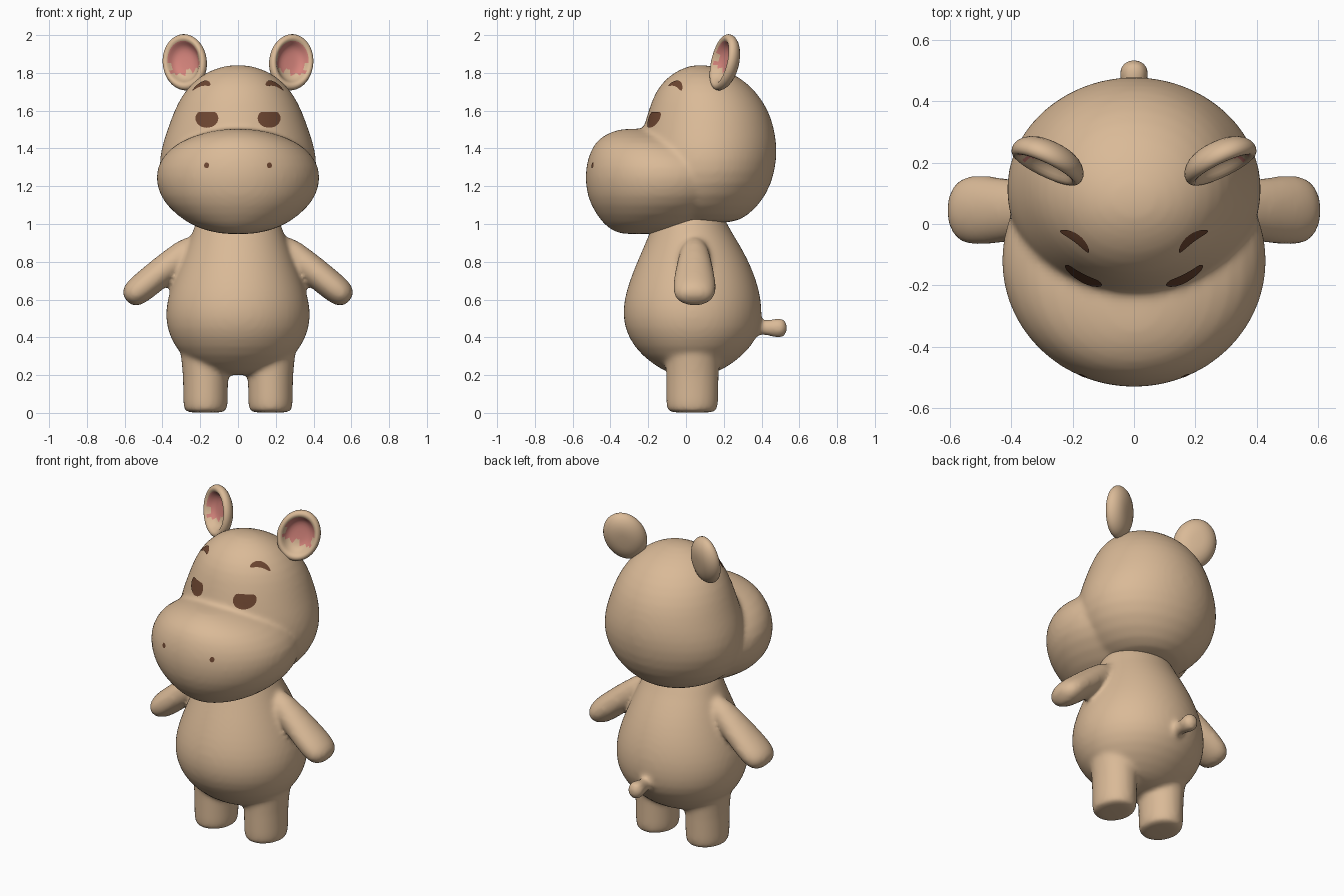
import bpy, bmesh
from math import sin, cos, pi, radians
from mathutils import Matrix, Vector
from mathutils.bvhtree import BVHTree

cube = bpy.data.objects.get("Cube")
if cube:
    bpy.data.objects.remove(cube)


def material(name, rgb):
    m = bpy.data.materials.new(name)
    m.use_nodes = True
    m.diffuse_color = (*rgb, 1)
    bsdf = next(n for n in m.node_tree.nodes if n.type == "BSDF_PRINCIPLED")
    bsdf.inputs["Base Color"].default_value = (*rgb, 1)
    return m


tan = material("tan skin", (0.70, 0.49, 0.31))
pink = material("ear pink", (0.66, 0.23, 0.20))
brown = material("dark brown", (0.15, 0.06, 0.03))

MIRROR = Matrix.Diagonal((-1, 1, 1, 1))
SIDES = (("left", Matrix()), ("right", MIRROR))


def loft(bm, rings, matrix=Matrix(), sides=32):
    """Stack of oval rings: (height, half width, front y, back y)."""
    loops = []
    for z, w, front, back in rings:
        mid, half = (front + back) / 2, (back - front) / 2
        loops.append([bm.verts.new(matrix @ Vector((w * cos(a), mid + half * sin(a), z)))
                      for a in (2 * pi * i / sides for i in range(sides))])
    for low, high in zip(loops, loops[1:]):
        for i in range(sides):
            j = (i + 1) % sides
            bm.faces.new((low[i], low[j], high[j], high[i]))
    bm.faces.new(loops[0][::-1])
    bm.faces.new(loops[-1])


def finish(name, bm, materials, modifiers=()):
    """Make the object, apply its modifiers and shade it smooth."""
    bmesh.ops.recalc_face_normals(bm, faces=bm.faces)
    mesh = bpy.data.meshes.new(name)
    bm.to_mesh(mesh)
    bm.free()
    for m in materials:
        mesh.materials.append(m)
    ob = bpy.data.objects.new(name, mesh)
    bpy.context.collection.objects.link(ob)
    for kind, settings in modifiers:
        mod = ob.modifiers.new(kind.title(), kind)
        for key, value in settings.items():
            setattr(mod, key, value)
    if modifiers:
        graph = bpy.context.evaluated_depsgraph_get()
        baked = bpy.data.meshes.new_from_object(ob.evaluated_get(graph))
        ob.modifiers.clear()
        ob.data = baked
        baked.name = name
    ob.data.polygons.foreach_set("use_smooth", [True] * len(ob.data.polygons))
    ob.data.update()
    return ob


BLEND = (("SUBSURF", {"levels": 1}),
         ("REMESH", {"mode": "VOXEL", "voxel_size": 0.014}),
         ("SMOOTH", {"factor": 0.5, "iterations": 10}))

# Body: torso, legs, arms and tail blended together
bm = bmesh.new()
loft(bm, [(0.20, 0.12, -0.07, 0.12), (0.23, 0.20, -0.13, 0.20), (0.30, 0.30, -0.235, 0.30),
          (0.40, 0.365, -0.31, 0.385), (0.50, 0.387, -0.337, 0.405), (0.60, 0.377, -0.33, 0.40),
          (0.70, 0.345, -0.30, 0.375), (0.80, 0.305, -0.26, 0.335), (0.90, 0.265, -0.215, 0.28),
          (1.00, 0.225, -0.175, 0.215), (1.08, 0.20, -0.15, 0.19)])
leg = [(0, 0.10, -0.085, 0.15), (0.012, 0.113, -0.10, 0.165), (0.05, 0.12, -0.107, 0.172),
       (0.20, 0.118, -0.105, 0.172), (0.30, 0.132, -0.11, 0.18), (0.40, 0.14, -0.11, 0.20)]
arm = [(0, 0.03, 0, 0.09), (0.02, 0.056, -0.045, 0.135), (0.06, 0.075, -0.07, 0.16),
       (0.15, 0.078, -0.07, 0.16), (0.30, 0.078, -0.05, 0.14), (0.50, 0.07, -0.02, 0.11)]
for side, flip in SIDES:
    loft(bm, leg, flip @ Matrix.Translation((0.172, 0, 0)))
    loft(bm, arm, flip @ Matrix.Translation((0.592, 0, 0.595)) @ Matrix.Rotation(-0.885, 4, "Y"))
tail = [(0, 0.04), (0.08, 0.04), (0.11, 0.052), (0.14, 0.056), (0.165, 0.045), (0.175, 0.025)]
loft(bm, [(z, r * 0.9, -r, r) for z, r in tail],
     Matrix.Translation((0, 0.36, 0.45)) @ Matrix.Rotation(-pi / 2, 4, "X"))
finish("body", bm, [tan], BLEND)

# Head: skull and broad muzzle blended together
bm = bmesh.new()
loft(bm, [(1.00, 0.15, -0.10, 0.24), (1.04, 0.27, -0.20, 0.33), (1.15, 0.38, -0.25, 0.43),
          (1.28, 0.425, -0.25, 0.475), (1.40, 0.41, -0.25, 0.485), (1.50, 0.375, -0.23, 0.47),
          (1.60, 0.34, -0.20, 0.44), (1.70, 0.288, -0.165, 0.375), (1.78, 0.21, -0.10, 0.285),
          (1.825, 0.12, -0.02, 0.18), (1.842, 0.04, 0.04, 0.11)])
loft(bm, [(0.945, 0.07, -0.34, -0.18), (0.965, 0.17, -0.39, 0), (1.00, 0.265, -0.44, 0.10),
          (1.10, 0.39, -0.51, 0.25), (1.20, 0.435, -0.535, 0.30), (1.30, 0.437, -0.535, 0.30),
          (1.40, 0.37, -0.505, 0.20), (1.46, 0.26, -0.455, 0.05), (1.495, 0.14, -0.38, -0.08),
          (1.505, 0.05, -0.32, -0.15)])
head = finish("head", bm, [tan], BLEND)

# Ears: tilted cups with a pink hollow
cup = [(-0.048, 0.03), (-0.042, 0.075), (-0.02, 0.11), (0.01, 0.127), (0.035, 0.122),
       (0.045, 0.107), (0.038, 0.092), (0.012, 0.08), (-0.008, 0.06), (-0.012, 0.025)]
for side, flip in SIDES:
    bm = bmesh.new()
    loft(bm, [(z, r, -r * 1.24, r * 1.24) for z, r in cup], sides=32)
    for f in bm.faces:
        c = f.calc_center_median()
        inside = max(v.co.xy.length for v in f.verts) < 0.118 and c.z > -0.0125
        if inside and c.z < 0.03 and abs(c.x) < 0.085 and c.y > -0.05:
            f.material_index = 1
    bm.transform(flip @ Matrix.Translation((0.275, 0.215, 1.853))
                 @ Matrix.Rotation(0.42, 4, "Z") @ Matrix.Rotation(radians(80), 4, "X")
                 @ Matrix.Rotation(-0.3, 4, "Z"))
    finish(side + "_ear", bm, [tan, pink], (("SUBSURF", {"levels": 1}),))

# Face markings: thin plates laid on the head
surface = BVHTree.FromPolygons([v.co for v in head.data.vertices],
                               [p.vertices for p in head.data.polygons])


def plate(name, outline, place, ray, flip, steps=5):
    """Fill an outline with rings and drop each point onto the head."""
    bm = bmesh.new()

    def drop(u, v):
        start = place(u, v)
        hit, normal, _, _ = surface.ray_cast(flip @ start, ray)
        return bm.verts.new(hit + normal * 0.004)

    centre = drop(0, 0)
    rings = [[drop(u * k / steps, v * k / steps) for u, v in outline]
             for k in range(1, steps + 1)]
    n = len(outline)
    for i in range(n):
        j = (i + 1) % n
        bm.faces.new((centre, rings[0][i], rings[0][j]))
        for a, b in zip(rings, rings[1:]):
            bm.faces.new((a[i], b[i], b[j], a[j]))
    bm.normal_update()
    if sum((f.normal.dot(ray) for f in bm.faces)) > 0:
        bmesh.ops.reverse_faces(bm, faces=bm.faces)
    mesh = bpy.data.meshes.new(name)
    bm.to_mesh(mesh)
    bm.free()
    mesh.materials.append(brown)
    bpy.context.collection.objects.link(bpy.data.objects.new(name, mesh))


turn = [2 * pi * i / 28 for i in range(28)]
eye = [(0.06 * cos(a), min(0.05 * sin(a), 0.034)) for a in turn]
nostril = [(0.013 * cos(a), 0.015 * sin(a)) for a in turn]
brow = [(0.058 * cos(a), 0.013 * sin(a) + 0.012 * sin(a) ** 2) for a in turn]
slant = Matrix.Rotation(0.64, 3, "Z")
BACK, DOWN = Vector((0, 1, 0)), Vector((0, 0, -1))
for side, flip in SIDES:
    plate(side + "_eye", eye, lambda u, v: Vector((0.163 + u, -2, 1.558 + v)), BACK, flip)
    plate(side + "_nostril", nostril, lambda u, v: Vector((0.165 + u, -2, 1.31 + v)), BACK, flip)
    plate(side + "_eyebrow", brow,
          lambda u, v: slant @ Vector((u, v, 0)) + Vector((0.192, -0.055, 3)), DOWN, flip)
